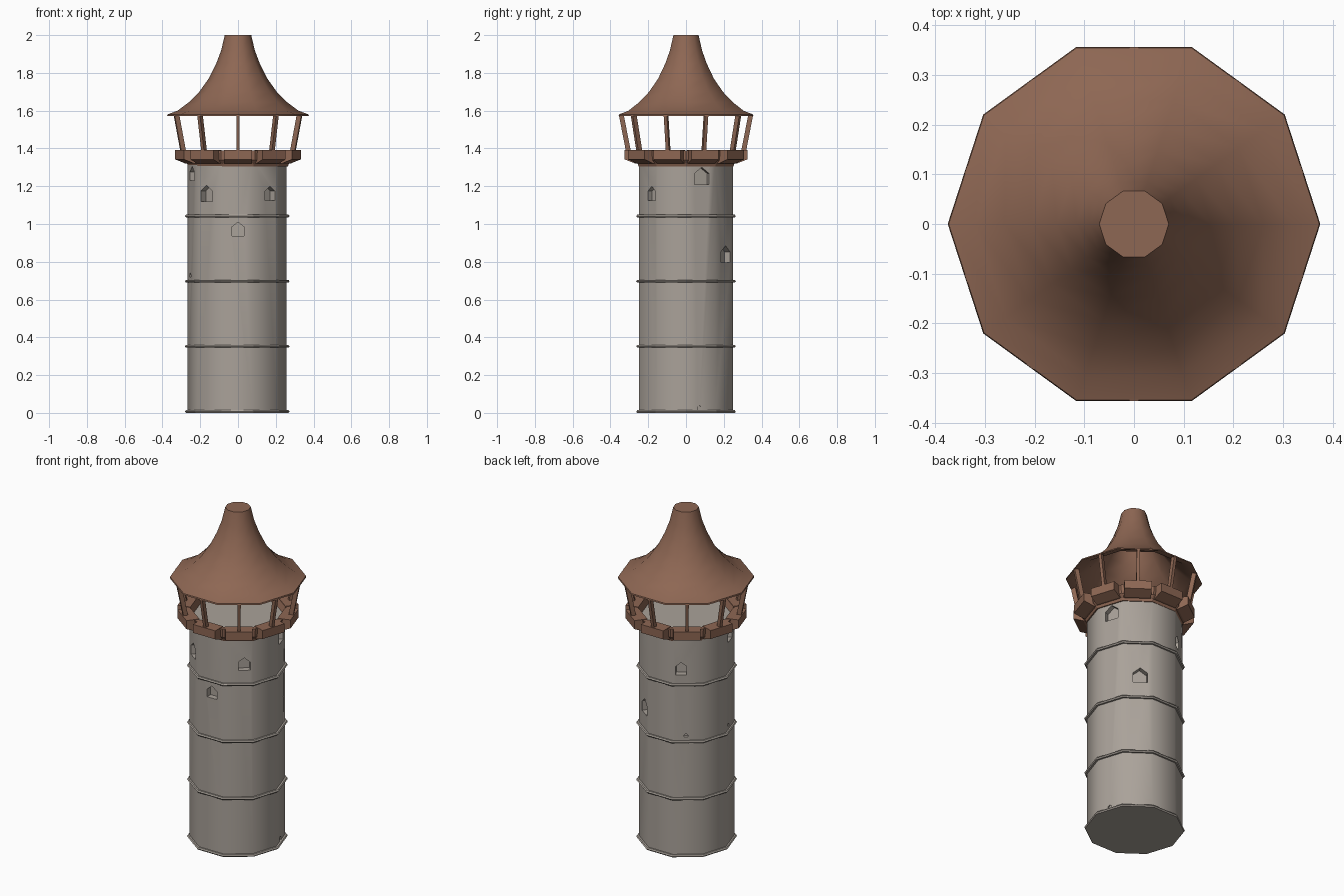
import bpy, bmesh, math
from mathutils import Vector, Matrix

if "Cube" in bpy.data.objects:
    bpy.data.objects.remove(bpy.data.objects["Cube"])

SIDES = 10
STEP = 2 * math.pi / SIDES


def material(name, rgb):
    m = bpy.data.materials.new(name)
    m.diffuse_color = (*rgb, 1)
    m.use_nodes = True
    m.node_tree.nodes["Principled BSDF"].inputs["Base Color"].default_value = m.diffuse_color
    return m


STONE = material("warm_grey_stone", (0.40, 0.36, 0.32))
WOOD = material("brown_wood", (0.27, 0.135, 0.087))


def finish(name, bm, mat, smooth=False):
    bmesh.ops.recalc_face_normals(bm, faces=bm.faces)
    me = bpy.data.meshes.new(name)
    for f in bm.faces:
        f.smooth = smooth
    bm.to_mesh(me)
    bm.free()
    if smooth:
        me.set_sharp_from_angle(angle=math.radians(40))
    me.materials.append(mat)
    ob = bpy.data.objects.new(name, me)
    bpy.context.collection.objects.link(ob)
    return ob


def lathe(name, profile, mat, smooth=True, closed=False):
    """Ten-sided revolve of (radius, z) points; open profiles get flat caps."""
    bm = bmesh.new()
    rings = [[bm.verts.new((r * math.cos(i * STEP), r * math.sin(i * STEP), z))
              for i in range(SIDES)] for r, z in profile]
    pairs = list(zip(rings, rings[1:]))
    if closed:
        pairs.append((rings[-1], rings[0]))
    else:
        bm.faces.new(rings[0])
        bm.faces.new(rings[-1])
    for a, b in pairs:
        for i in range(SIDES):
            j = (i + 1) % SIDES
            bm.faces.new((a[i], a[j], b[j], b[i]))
    return finish(name, bm, mat, smooth)


def prism(bm, outline, offset, matrix):
    """Extrude a 3D outline by an offset, placed by a matrix."""
    a = [bm.verts.new(matrix @ Vector(p)) for p in outline]
    b = [bm.verts.new(matrix @ (Vector(p) + Vector(offset))) for p in outline]
    bm.faces.new(a)
    bm.faces.new(b)
    n = len(a)
    for i in range(n):
        j = (i + 1) % n
        bm.faces.new((a[i], a[j], b[j], b[i]))


def turn(angle):
    return Matrix.Rotation(angle, 4, 'Z')


# Tower shaft
tower = lathe("tower_wall", [(0.262, 0), (0.262, 1.35)], STONE)
tower.location.x = -0.005

# Gabled window niches: angle, bottom, top, width
windows = [(-90, 0.937, 1.01, 0.065), (-131, 1.12, 1.205, 0.075),
           (-47, 1.125, 1.2, 0.065), (-163, 1.23, 1.305, 0.075),
           (20, 1.21, 1.3, 0.08), (58, 0.795, 0.885, 0.08),
           (119, 1.10, 1.175, 0.06), (125, 0.725, 0.745, 0.02),
           (190, 0.72, 0.74, 0.02), (17, 0.015, 0.04, 0.025)]
bm = bmesh.new()
for deg, z0, z1, w in windows:
    h = w / 2
    eave = z1 - 0.4 * w
    deep = 0.215 if w > 0.03 else 0.237
    prism(bm, [(deep, -h, z0), (deep, h, z0), (deep, h, eave),
               (deep, 0, z1), (deep, -h, eave)], (0.12, 0, 0), turn(math.radians(deg)))
cutter = finish("window_cutter", bm, STONE)
cutter.hide_render = True
cutter.hide_viewport = True
cut = tower.modifiers.new("window_niches", 'BOOLEAN')
cut.operation = 'DIFFERENCE'
cut.solver = 'EXACT'
cut.object = cutter

# Stone string courses
for k in range(4):
    z = 0.345 * k
    band = lathe(f"stone_band_{k + 1}", [(0.255, z), (0.272, z), (0.277, z + 0.007),
                                         (0.272, z + 0.014), (0.255, z + 0.014)],
                 STONE, smooth=False, closed=True)
    band.location.x = -0.004

# Flared collar under the gallery
lathe("gallery_collar", [(0.25, 1.305), (0.264, 1.305), (0.270, 1.32), (0.288, 1.338),
                         (0.292, 1.39), (0.265, 1.39), (0.25, 1.35)],
      WOOD, smooth=False, closed=True)

# Parapet blocks and leaning posts, one per side
blocks, posts = bmesh.new(), bmesh.new()
for i in range(SIDES):
    m = turn((i + 0.5) * STEP)
    prism(blocks, [(0.25, -0.075, 1.32), (0.268, -0.075, 1.32), (0.325, -0.075, 1.342),
                   (0.325, -0.075, 1.393), (0.25, -0.075, 1.393)], (0, 0.15, 0), m)
    prism(posts, [(0.292, -0.009, 1.385), (0.318, -0.009, 1.385), (0.356, -0.009, 1.58),
                  (0.330, -0.009, 1.58)], (0, 0.018, 0), m)
finish("parapet_blocks", blocks, WOOD)
finish("roof_posts", posts, WOOD)

# Bell-shaped hollow roof with a flat top
outer = [(0.375, 1.572), (0.373, 1.58), (0.32, 1.60), (0.26, 1.645), (0.205, 1.70),
         (0.155, 1.77), (0.115, 1.85), (0.089, 1.92), (0.07, 2.0)]
inner = [(r - 0.008, z - 0.008) for r, z in reversed(outer[1:])]
lathe("bell_roof", inner[::1] + outer, WOOD)
